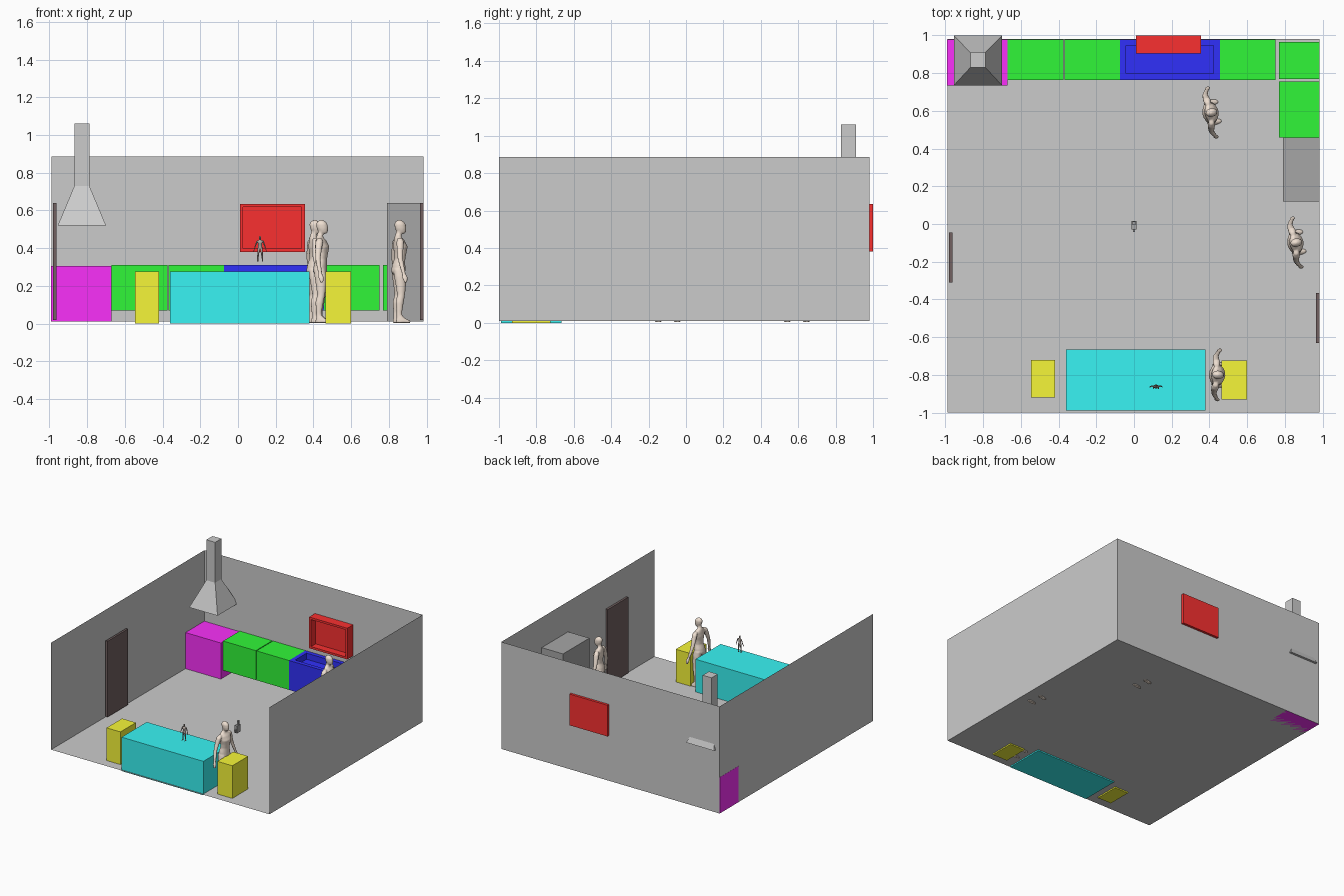
import bpy, bmesh, math
from mathutils import Vector

if "Cube" in bpy.data.objects:
    bpy.data.objects.remove(bpy.data.objects["Cube"])

COL = {
    "green": (0.03, 0.92, 0.04), "magenta": (0.95, 0.03, 0.95), "blue": (0.03, 0.03, 0.95),
    "red": (0.95, 0.03, 0.03), "cyan": (0.04, 0.9, 0.9), "yellow": (0.92, 0.92, 0.04),
    "dark": (0.38, 0.38, 0.38), "brown": (0.17, 0.12, 0.12), "skin": (0.86, 0.74, 0.64),
    "dim": (0.42, 0.36, 0.33),
}


def finish(name, bm, color=None):
    me = bpy.data.meshes.new(name)
    bm.to_mesh(me)
    bm.free()
    ob = bpy.data.objects.new(name, me)
    bpy.context.collection.objects.link(ob)
    if color:
        m = bpy.data.materials.get(color) or bpy.data.materials.new(color)
        m.diffuse_color = (*COL[color], 1)
        m.use_nodes = True
        m.node_tree.nodes["Principled BSDF"].inputs["Base Color"].default_value = m.diffuse_color
        me.materials.append(m)
    return ob


def box(name, x, y, z, color=None, recess=None):
    """Box from ranges; recess = (direction, border, depth) sinks a panel into one face."""
    bm = bmesh.new()
    bmesh.ops.create_cube(bm, size=1)
    for v in bm.verts:
        v.co = [r[0] if c < 0 else r[1] for c, r in zip(v.co, (x, y, z))]
    if recess:
        d, border, depth = Vector(recess[0]), recess[1], recess[2]
        bm.normal_update()
        f = max(bm.faces, key=lambda f: f.normal.dot(d))
        bmesh.ops.inset_region(bm, faces=[f], thickness=border)
        f2 = bmesh.ops.extrude_discrete_faces(bm, faces=[f])["faces"][0]
        for v in f2.verts:
            v.co -= d * depth
    return finish(name, bm, color)


def loft(bm, rings, n=16):
    """Closed tube through elliptical rings (x, y, z, rx, ry)."""
    loops = []
    for x, y, z, rx, ry in rings:
        loops.append([bm.verts.new((x + rx * math.cos(a), y + ry * math.sin(a), z))
                      for a in (2 * math.pi * i / n for i in range(n))])
    for a, b in zip(loops, loops[1:]):
        for i in range(n):
            j = (i + 1) % n
            bm.faces.new((a[i], a[j], b[j], b[i]))
    bm.faces.new(loops[0][::-1])
    bm.faces.new(loops[-1])


# room: floor and three thin walls, open at the front
bm = bmesh.new()
L, R, F, B, Z, T = -0.99, 0.985, -1.0, 0.98, 0.01, 0.885
lo = [bm.verts.new((x, y, Z)) for x, y in ((L, F), (L, B), (R, B), (R, F))]
hi = [bm.verts.new((v.co.x, v.co.y, T)) for v in lo]
bm.faces.new(lo[::-1])
for i in range(3):
    bm.faces.new((lo[i], lo[i + 1], hi[i + 1], hi[i]))
finish("room_shell", bm)

# kitchen run
box("stove", (-0.991, -0.67), (0.735, 0.979), (0.01, 0.305), "magenta")
base = (0.07, 0.31)
for i, (x, y) in enumerate([((-0.67, -0.375), (0.765, 0.978)), ((-0.368, -0.075), (0.765, 0.978)),
                            ((0.455, 0.75), (0.765, 0.978)), ((0.77, 0.983), (0.77, 0.965)),
                            ((0.77, 0.983), (0.46, 0.757))]):
    box(f"base_cabinet_{i + 1}", x, y, base, "green")
box("sink_unit", (-0.075, 0.455), (0.765, 0.978), base, "blue", ((0, 0, 1), 0.046, 0.05))
box("fridge", (0.79, 0.983), (0.12, 0.46), (0.011, 0.64), "dark")
box("window", (0.01, 0.355), (0.905, 1.0), (0.38, 0.635), "red", ((0, -1, 0), 0.024, 0.06))

# extractor hood: square flare with a chimney
bm = bmesh.new()
s = math.sqrt(2)
loops = []
for y, hx, hy, z in ((0.867, 0.128, 0.132, 0.52), (0.87, 0.04, 0.04, 0.73), (0.87, 0.04, 0.04, 1.06)):
    loops.append([bm.verts.new((-0.828 + a * hx, y + b * hy, z))
                  for a, b in ((-1, -1), (1, -1), (1, 1), (-1, 1))])
for a, b in zip(loops, loops[1:]):
    for i in range(4):
        bm.faces.new((a[i], a[(i + 1) % 4], b[(i + 1) % 4], b[i]))
bm.faces.new(loops[0][::-1])
bm.faces.new(loops[-1])
finish("extractor_hood", bm)

# doors
box("left_door", (-0.98, -0.963), (-0.31, -0.045), (0.02, 0.64), "brown")
box("right_door", (0.965, 0.983), (-0.632, -0.367), (0.02, 0.64), "brown")

# dining table and seats
box("table", (-0.36, 0.38), (-0.99, -0.665), (0, 0.277), "cyan")
box("left_seat", (-0.545, -0.42), (-0.92, -0.72), (0, 0.277), "yellow")
box("right_seat", (0.465, 0.6), (-0.93, -0.725), (0, 0.277), "yellow")


def figure(name, loc, height, angle, color):
    """Standing mannequin, one unit tall before scaling, facing +x."""
    bm = bmesh.new()
    # torso and neck
    loft(bm, [(x, 0, z, rx, ry) for x, z, rx, ry in (
        (-.01, .46, .04, .06), (-.01, .50, .07, .092), (-.005, .56, .064, .088), (.005, .62, .054, .074),
        (.01, .68, .06, .08), (.012, .74, .07, .095), (0, .80, .052, .10), (-.012, .835, .034, .06),
        (-.008, .86, .029, .03), (.005, .90, .03, .03))])
    # head
    loft(bm, [(x, 0, z, rx, ry) for x, z, rx, ry in (
        (.03, .866, .02, .02), (.02, .885, .047, .033), (.014, .92, .056, .041),
        (.008, .96, .056, .042), (.004, .985, .04, .03), (.004, 1, .014, .01))])
    for sd in (-1, 1):
        # leg, foot, arm with hand
        loft(bm, [(x, sd * y, z, r, q) for x, y, z, r, q in (
            (-.01, .05, .52, .055, .045), (0, .055, .45, .06, .05), (.005, .065, .36, .05, .042),
            (.005, .075, .27, .038, .034), (-.01, .082, .2, .04, .034), (-.015, .09, .1, .027, .024),
            (-.015, .092, .02, .028, .025))])
        loft(bm, [(x, sd * .095, z, r, q) for x, z, r, q in (
            (.025, 0, .075, .03), (.022, .02, .072, .03), (.0, .045, .042, .025), (-.01, .07, .026, .02))])
        loft(bm, [(x, sd * y, z, r, q) for x, y, z, r, q in (
            (-.008, .09, .825, .022, .025), (-.01, .115, .79, .037, .035), (-.018, .15, .70, .032, .028),
            (-.02, .18, .62, .026, .023), (-.005, .21, .53, .022, .02), (.005, .225, .48, .019, .015),
            (.015, .24, .44, .028, .014), (.02, .25, .39, .015, .01))])
    bmesh.ops.recalc_face_normals(bm, faces=bm.faces)
    ob = finish(name, bm, color)
    # blend the lofts into one skin
    rm = ob.modifiers.new("blend", "REMESH")
    rm.mode, rm.voxel_size, rm.use_smooth_shade = "VOXEL", 0.009, True
    sm = ob.modifiers.new("soften", "SMOOTH")
    sm.factor, sm.iterations = 0.5, 3
    ob.location, ob.scale = loc, (height,) * 3
    ob.rotation_euler.z = math.radians(angle)
    return ob


figure("person_by_sink", (0.405, 0.59, 0.004), 0.545, 10, "skin")
figure("person_by_fridge", (0.855, -0.10, 0.004), 0.545, 10, "skin")
figure("person_by_table", (0.44, -0.80, 0.004), 0.545, -3, "skin")
figure("small_figurine", (0.117, -0.862, 0.33), 0.135, -90, "dim")

# small gadget in the middle of the room
box("gadget_body", (-0.012, 0.012), (-0.028, 0.015), (0.04, 0.10), "dark")
box("gadget_top", (-0.007, 0.007), (-0.005, 0.012), (0.10, 0.13), "dark")
box("gadget_grip", (-0.006, 0.006), (-0.042, -0.028), (0.05, 0.07), "dark")
